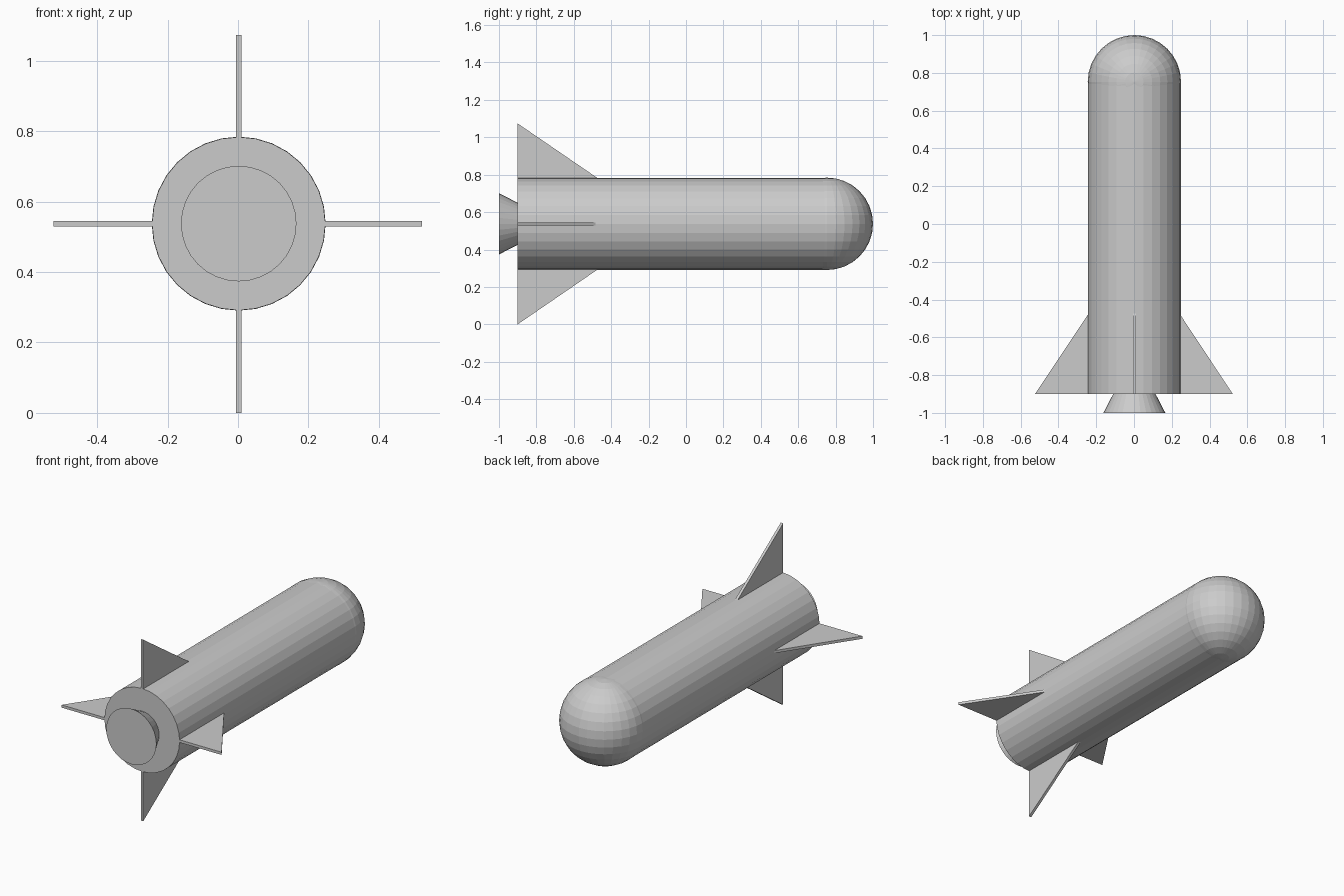
import bpy
import bmesh
from math import pi
from mathutils import Matrix, Vector

cube = bpy.data.objects.get("Cube")
if cube:
    bpy.data.objects.remove(cube)

AXIS_X, AXIS_Z = 0.002, 0.5375
RADIUS = 0.246
TAIL_Y, DOME_Y = -0.90, 0.753

grey = bpy.data.materials.new("light_grey")
grey.use_nodes = True
colour = (0.6, 0.6, 0.6, 1)
grey.diffuse_color = colour
grey.node_tree.nodes["Principled BSDF"].inputs["Base Color"].default_value = colour


def add_object(name, bm):
    bmesh.ops.recalc_face_normals(bm, faces=bm.faces[:])
    mesh = bpy.data.meshes.new(name)
    bm.to_mesh(mesh)
    bm.free()
    mesh.materials.append(grey)
    obj = bpy.data.objects.new(name, mesh)
    bpy.context.collection.objects.link(obj)
    return obj


def tube(name, y_front, y_back, r_front, r_back):
    """Capped round section lying along the y axis."""
    bm = bmesh.new()
    place = Matrix.Translation((AXIS_X, (y_front + y_back) / 2, AXIS_Z))
    bmesh.ops.create_cone(bm, cap_ends=True, segments=32,
                          radius1=r_front, radius2=r_back,
                          depth=y_back - y_front,
                          matrix=place @ Matrix.Rotation(-pi / 2, 4, "X"))
    return add_object(name, bm)


def fin(name, angle, centre, root_y, tip):
    """Triangular plate, turned about the body axis."""
    half = 0.008
    slope = (tip - RADIUS) / (root_y - TAIL_Y)
    inner = RADIUS - 0.05
    profile = [(inner, TAIL_Y), (tip, TAIL_Y), (inner, root_y + 0.05 / slope)]
    bm = bmesh.new()
    base = bm.faces.new([bm.verts.new((r, y, -half)) for r, y in profile])
    sides = bmesh.ops.extrude_face_region(bm, geom=[base])["geom"]
    moved = [v for v in sides if isinstance(v, bmesh.types.BMVert)]
    bmesh.ops.translate(bm, verts=moved, vec=(0, 0, 2 * half))
    bm.transform(Matrix.Translation(Vector(centre)) @ Matrix.Rotation(angle, 4, "Y"))
    return add_object(name, bm)


# Body and nozzle
tube("body", TAIL_Y, DOME_Y, RADIUS, RADIUS)
tube("nozzle", -1.0, TAIL_Y + 0.01, 0.164, 0.107)

# Rounded nose
bm = bmesh.new()
bmesh.ops.create_uvsphere(bm, u_segments=32, v_segments=16, radius=RADIUS + 0.001,
                          matrix=Matrix.Translation((AXIS_X, DOME_Y, AXIS_Z)))
add_object("nose_dome", bm)

# Four tail fins
centre = (AXIS_X, 0, AXIS_Z)
fin("left_fin", 0, centre, -0.485, 0.521)
fin("right_fin", pi, centre, -0.48, 0.526)
fin("top_fin", -pi / 2, centre, -0.475, 0.5365)
fin("bottom_fin", pi / 2, centre, -0.475, 0.5375)
